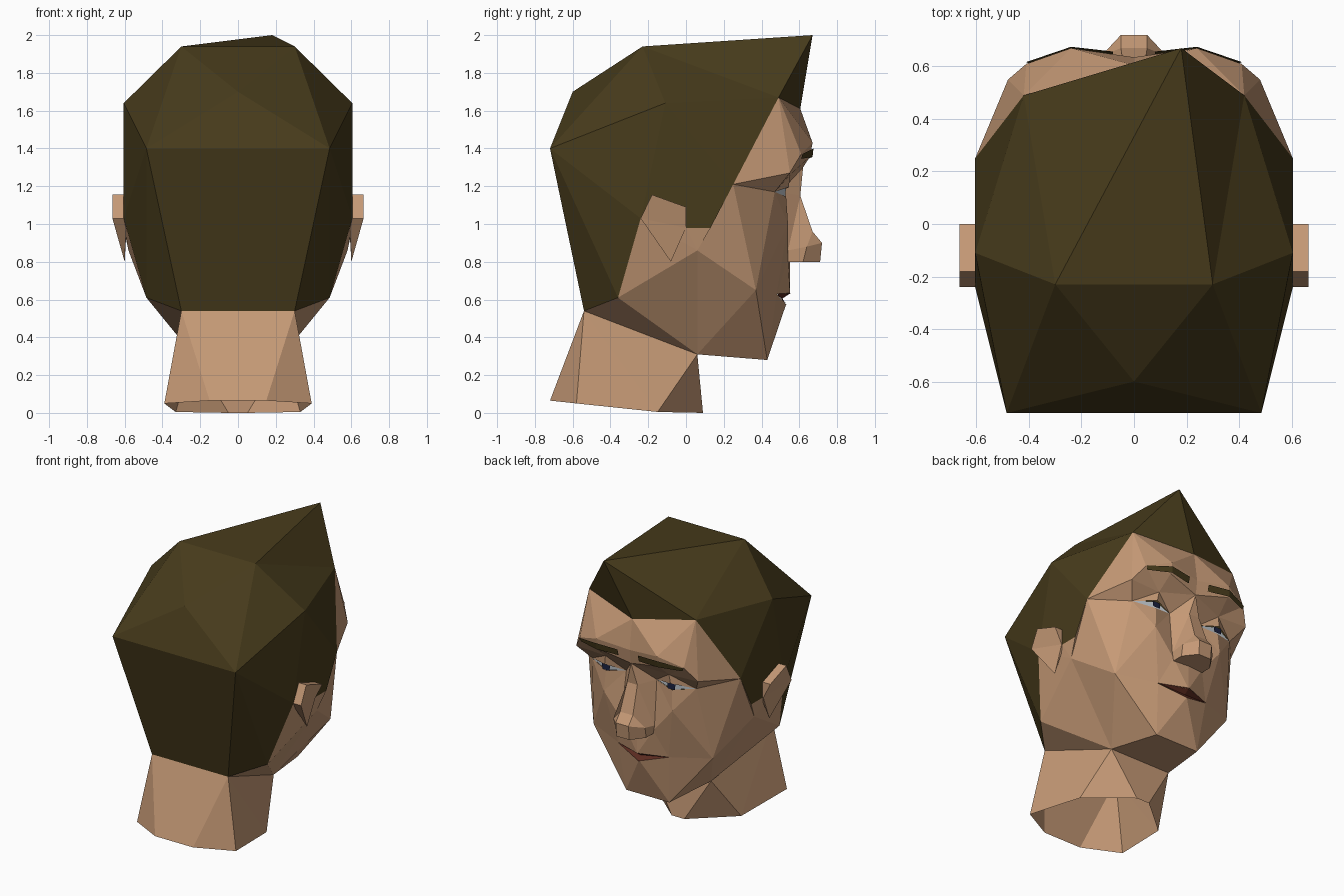
import bpy, bmesh

if "Cube" in bpy.data.objects:
    bpy.data.objects.remove(bpy.data.objects["Cube"])


def material(name, rgb):
    m = bpy.data.materials.new(name)
    m.diffuse_color = (*rgb, 1)
    m.use_nodes = True
    m.node_tree.nodes["Principled BSDF"].inputs["Base Color"].default_value = m.diffuse_color
    return m


SKIN = material("skin", (0.56, 0.32, 0.18))
HAIR = material("hair", (0.062, 0.043, 0.011))
LIP = material("lip", (0.11, 0.025, 0.015))
WHITE = material("eye_white", (0.6, 0.65, 0.7))
IRIS = material("iris", (0.01, 0.015, 0.05))


def shell(name, pts, mat, regions, middle=""):
    """Flat surface from named points. Regions are mirrored in x, middle is not.
    A name ending in ' is the mirrored point."""
    bm = bmesh.new()
    cache = {}

    def vert(key, s):
        if key.endswith("'"):
            key, s = key[:-1], -s
        x, y, z = pts[key]
        co = (round(x * s, 4), y, z)
        if co not in cache:
            cache[co] = bm.verts.new(co)
        return cache[co]

    for region in regions:
        for f in region.split(","):
            for s in (1, -1):
                bm.faces.new([vert(k, s) for k in f.split()][::s])
    for f in filter(None, middle.split(",")):
        bm.faces.new([vert(k, 1) for k in f.split()])
    bmesh.ops.recalc_face_normals(bm, faces=bm.faces)
    me = bpy.data.meshes.new(name)
    bm.to_mesh(me)
    bm.free()
    me.materials.append(mat)
    ob = bpy.data.objects.new(name, me)
    bpy.context.collection.objects.link(ob)


# Points shared by hair, face and neck
rim = dict(
    nape=(.30, -.54, .54), low=(.485, -.36, .61), earback=(.605, -.24, 1.03),
    earfront=(.605, 0, .98), burn=(.605, .13, .98), temple=(.605, .25, 1.21),
    hline=(.42, .49, 1.67), mid=(0, .605, 1.61), jaw=(.24, .06, .31))

# Hair cap with an off-centre quiff
hair = dict(rim, back=(.485, -.72, 1.40), side=(.605, -.11, 1.64),
            top=(.30, -.23, 1.94), crown=(0, -.60, 1.70), peak=(.18, .67, 2.0))
hair_top = "top back crown,top side back,top hline side,side hline temple"
hair_side = ("side temple burn earfront,side earfront earback,side earback back,"
             "back earback low,back low nape")
shell("hair", hair, HAIR, [hair_top, hair_side],
      "top top' crown,back back' crown,nape nape' back' back,peak top top',"
      "peak hline top,peak top' hline',peak mid hline,peak hline' mid")

# Face: forehead, brow ridge, sockets, cheeks, jaw
face = dict(
    rim, glab=(0, .635, 1.40), browin=(.24, .67, 1.43), browout=(.41, .61, 1.37),
    ridge=(.48, .55, 1.27), under=(.24, .655, 1.355), root=(0, .62, 1.30),
    socket=(.25, .55, 1.26), inner=(.12, .50, 1.17), outer=(.41, .47, 1.17),
    lid=(.26, .545, 1.195), bag=(.26, .53, 1.145), apple=(.27, .54, 1.00),
    nside=(.12, .54, .82), base=(0, .55, .80), bone=(.58, .06, .86),
    cheek=(.47, .37, .65), lipend=(.20, .48, .63), liptop=(0, .55, .63),
    lipbot=(0, .53, .575), chin=(.17, .43, .28))
forehead = ("mid hline browin,mid browin glab,hline browout browin,"
            "hline ridge browout,hline temple ridge")
sockets = ("glab browin under root,browin browout under,under browout socket,"
           "browout ridge socket,root under socket,root socket inner,"
           "socket lid inner,socket outer lid,socket ridge outer,ridge temple outer")
cheeks = ("inner bag apple,bag outer apple,inner apple nside,outer temple cheek,"
          "outer cheek apple,apple cheek lipend,apple lipend nside,"
          "nside lipend liptop,nside liptop base")
jaws = ("temple burn bone,temple bone cheek,burn earfront bone,"
        "earfront earback bone,earback low bone,bone low jaw,bone jaw cheek,"
        "cheek jaw chin,cheek chin lipend,lipend chin lipbot,nape jaw low")
shell("face", face, SKIN, [forehead, sockets, cheeks, jaws],
      "lipbot chin chin',chin jaw jaw' chin'")

# Neck, open at the bottom
neck = dict(rim, n1=(.15, -.72, .065), n2=(.39, -.58, .05), n3=(.33, -.15, .005),
            n4=(.05, .09, 0))
shell("neck", neck, SKIN, ["nape n2 n1,nape jaw n3,nape n3 n2,jaw n4 n3"],
      "nape nape' n1' n1,jaw jaw' n4' n4")

# Nose
nose = dict(root=(0, .62, 1.30), bridge=(.04, .605, 1.15), inner=(.12, .50, 1.17),
            upper=(.05, .67, .96), tip=(.05, .72, .90), low=(.05, .71, .80),
            wing=(.125, .64, .88), wlow=(.12, .62, .80), foot=(.13, .54, .86),
            base=(.12, .54, .80))
shell("nose", nose, SKIN,
      ["root inner bridge,bridge inner foot,bridge foot wing upper",
       "upper wing tip,tip wing wlow low,wing foot base wlow"],
      "root bridge bridge',bridge upper upper' bridge',upper tip tip' upper',"
      "tip low low' tip',low wlow base base' wlow' low'")

# Ears
outline = [(0, .98), (0, 1.09), (-.18, 1.155), (-.24, 1.03)]
ear = {f"i{k}": (.59, y, z) for k, (y, z) in enumerate(outline)}
ear |= {f"o{k}": (.665, y, z) for k, (y, z) in enumerate(outline)}
ear |= dict(o0=(.61, 0, .98), lobe=(.60, -.08, .80))
shell("ears", ear, SKIN,
      ["o0 o1 o2 o3,i0 i1 o1 o0,i1 i2 o2 o1,i2 i3 o3 o2",
       "o0 o3 lobe,i3 lobe o3,i0 o0 lobe"])

# Eyebrows
brow = dict(a=(.08, .657, 1.39), b=(.24, .675, 1.40), c=(.41, .617, 1.37),
            d=(.40, .61, 1.345), e=(.24, .67, 1.355), f=(.08, .645, 1.345))
shell("eyebrows", brow, HAIR, ["a b e f,b c d e"])

# Eyes and irises
eye = dict(inner=(.12, .50, 1.17), outer=(.41, .47, 1.17),
           lid=(.26, .53, 1.195), bag=(.26, .525, 1.145))
shell("eyes", eye, WHITE, ["inner lid outer bag"])
iris = dict(a=(.225, .532, 1.19), b=(.29, .532, 1.19), c=(.285, .534, 1.15),
            d=(.23, .534, 1.15))
shell("irises", iris, IRIS, ["a b c d"])

# Lips
lips = dict(end=(.20, .482, .63), top=(0, .555, .635), gap=(0, .51, .605),
            low=(0, .535, .57))
shell("lips", lips, LIP, ["end top gap,end gap low"])
